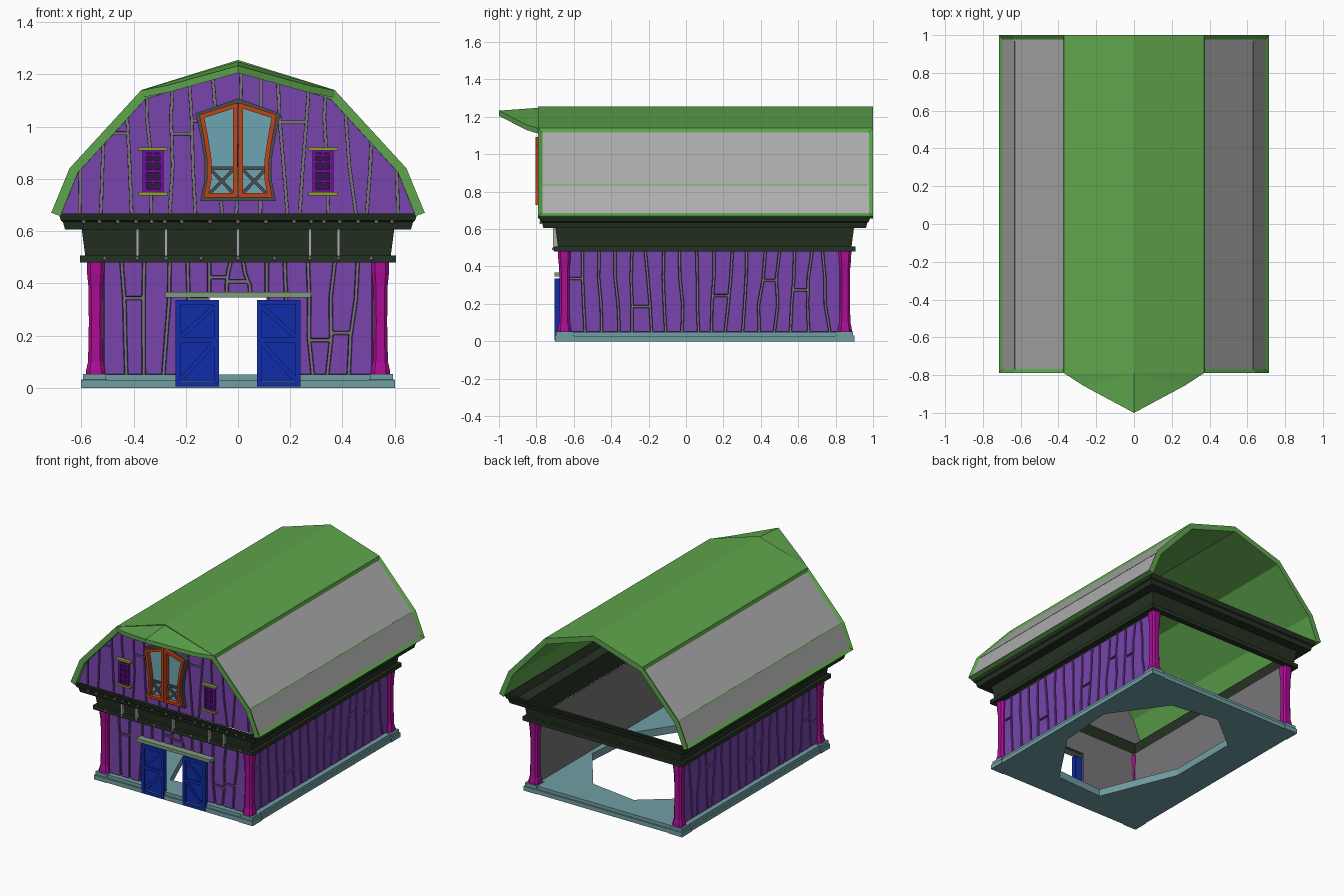
import bpy, bmesh, math, random
from mathutils import Vector

if "Cube" in bpy.data.objects:
    bpy.data.objects.remove(bpy.data.objects["Cube"])
random.seed(4)

COL = dict(purple=(.187, .059, .413), violet=(.16, .004, .33), green=(.113, .38, .073), dark=(.018, .031, .016),
           magenta=(.40, .004, .294), blue=(.005, .027, .40), teal=(.166, .345, .372), orange=(.51, .059, .009),
           glass=(.154, .384, .448), olive=(.277, .355, .027), sage=(.21, .33, .21), iron=(.07, .075, .08),
           shade=(.03, .01, .06), slate=(.42, .42, .42), gap=(.19, .18, .19))
MATS = {}


def mat(c):
    if c not in MATS:
        MATS[c] = bpy.data.materials.new(c)
        MATS[c].diffuse_color = (*COL[c], 1)
    return MATS[c]


def finish(bm, name, *colors):
    bmesh.ops.recalc_face_normals(bm, faces=bm.faces[:])
    me = bpy.data.meshes.new(name)
    bm.to_mesh(me)
    bm.free()
    for c in colors:
        me.materials.append(mat(c))
    ob = bpy.data.objects.new(name, me)
    bpy.context.collection.objects.link(ob)
    return ob


def thicken(bm, faces, vec):
    """Turn flat faces into a closed slab."""
    edges = {e for f in faces for e in f.edges if len(e.link_faces) == 1}
    m = {v: bm.verts.new(v.co + Vector(vec)) for v in {v for f in faces for v in f.verts}}
    for f in faces:
        bm.faces.new([m[v] for v in f.verts])
    for e in edges:
        a, b = e.verts
        bm.faces.new((a, b, m[b], m[a]))


def solid(name, color, parts):
    """parts: (xz outline, y0, y1[, frame width]) joined into one mesh."""
    bm = bmesh.new()
    for pts, y0, y1, *w in parts:
        f = bm.faces.new([bm.verts.new((x, y0, z)) for x, z in pts])
        faces = [f]
        if w:
            f.normal_update()
            faces = bmesh.ops.inset_individual(bm, faces=[f], thickness=w[0], use_even_offset=True)['faces']
            bmesh.ops.delete(bm, geom=[f], context='FACES_ONLY')
        thicken(bm, faces, (0, y1 - y0, 0))
    return finish(bm, name, color)


def rect(x0, x1, z0, z1):
    return [(x0, z0), (x1, z0), (x1, z1), (x0, z1)]


def bar(a, b, w):
    a, b = Vector(a), Vector(b)
    n = (b - a).normalized().orthogonal() * w / 2
    return [tuple(a + n), tuple(b + n), tuple(b - n), tuple(a - n)]


def flip(pts, s):
    return [(x * s, z) for x, z in pts]


def stack(name, color, rings, closed=False):
    """Bridge a list of equal point rings; closed joins last to first, else caps."""
    bm = bmesh.new()
    vs = [[bm.verts.new(p) for p in r] for r in rings]
    n = len(vs[0])
    for i in range(len(vs) if closed else len(vs) - 1):
        a, b = vs[i], vs[(i + 1) % len(vs)]
        for j in range(n):
            k = (j + 1) % n
            bm.faces.new((a[j], a[k], b[k], b[j]))
    if not closed:
        bm.faces.new(vs[0])
        bm.faces.new(vs[-1])
    return finish(bm, name, color)


def plan(d, z):
    x = .6 + d
    return [(-x, -.7 - d, z), (x, -.7 - d, z), (x, .9 + d, z), (-x, .9 + d, z)]


def planks(name, u0, u1, z0, z1, loc, turn=0, clip=()):
    """Crooked boards with gaps, some split across; local front is -y."""
    bm = bmesh.new()
    n = max(2, round((u1 - u0) / .085))
    zs = [z0 + (z1 - z0) * i / 3 for i in range(4)]
    edges = []
    for i in range(n + 1):
        inner = 0 < i < n
        lean = random.uniform(-.02, .02) * inner
        base = u0 + (u1 - u0) * i / n
        edges.append([base + lean * (k - 1.5) / 1.5 + random.uniform(-.008, .008) * inner for k in range(4)])

    def at(e, z):
        t = min(max((z - z0) / (z1 - z0) * 3, 0), 2.999)
        return e[int(t)] + (e[int(t) + 1] - e[int(t)]) * (t - int(t))
    for a, b in zip(edges, edges[1:]):
        cuts = [(z0, z1)]
        if random.random() < .35:
            c = z0 + (z1 - z0) * random.uniform(.3, .7)
            cuts = [(z0, c - .005), (c + .005, z1)]
        for lo, hi in cuts:
            lv = [lo] + [z for z in zs if lo + .01 < z < hi - .01] + [hi]
            pts = [(at(a, z) + .005, z) for z in lv] + [(at(b, z) - .005, z) for z in reversed(lv)]
            bm.faces.new([bm.verts.new((x, 0, z)) for x, z in pts])
    for p, q in clip:
        for s in (1, -1):
            bmesh.ops.bisect_plane(bm, geom=bm.verts[:] + bm.edges[:] + bm.faces[:], clear_outer=True,
                                   plane_co=(p[0] * s, 0, p[1]), plane_no=((q[1] - p[1]) * s, 0, p[0] - q[0]))
    thicken(bm, bm.faces[:], (0, -.016, 0))
    ob = finish(bm, name, 'purple')
    ob.location, ob.rotation_euler.z = loc, turn
    bev = ob.modifiers.new('soft_edges', 'BEVEL')
    bev.width, bev.segments = .003, 1


# Stone base: two stepped floor slabs with an irregular opening, plus corner pads
hole = [(.5, .3), (.24, .66), (-.1, .71), (-.36, .5), (-.36, 0), (-.15, -.52), (.2, -.5), (.47, -.1)]
for name, d, z0, z1 in (('floor_lower_step', -.004, 0, .028), ('floor_upper_step', -.014, .028, .05)):
    bm = bmesh.new()
    es = []
    for loop in ([p[:2] for p in plan(d, 0)], hole):
        v = [bm.verts.new((*p, z0)) for p in loop]
        es += [bm.edges.new((v[i], v[i - 1])) for i in range(len(v))]
    bmesh.ops.triangle_fill(bm, edges=es, use_beauty=True)
    thicken(bm, bm.faces[:], (0, 0, z1 - z0))
    finish(bm, name, 'teal')
for s in (1, -1):
    for y, t in ((-.65, 'front'), (.85, 'back')):
        side = 'right' if s > 0 else 'left'
        cx = s * .55
        stack(f'corner_pad_{t}_{side}', 'teal', [
            [(cx + a * h, y + b * h, z) for a, b in ((-1, -1), (1, -1), (1, 1), (-1, 1))]
            for h, z in ((.051, 0), (.051, .03), (.044, .032), (.044, .053))])
        # Flared corner post with chamfered section
        c = .6
        sec = [(1, c), (c, 1), (-c, 1), (-1, c), (-1, -c), (-c, -1), (c, -1), (1, -c)]
        stack(f'corner_post_{t}_{side}', 'magenta', [
            [(s * .545 + a * h, y + b * h, z) for a, b in sec]
            for h, z in ((.037, .05), (.036, .07), (.029, .1), (.026, .25), (.028, .39), (.033, .44), (.034, .485))])

# Lower walls: grey backing with boards
solid('front_wall_backing', 'gap', [(rect(-.53, -.11, .05, .5), -.64, -.63), (rect(.11, .53, .05, .5), -.64, -.63),
                                    (rect(-.11, .11, .345, .5), -.64, -.63)])
for n, a, b, z in (('left', -.52, -.11, .05), ('middle', -.11, .11, .345), ('right', .11, .52, .05)):
    planks('front_boards_' + n, a, b, z, .485, (0, -.64, 0))
for s, n in ((1, 'right'), (-1, 'left')):
    w = solid(n + '_wall_backing', 'gap', [(rect(-.64, .84, .05, .5), 0, .01)])
    w.rotation_euler.z, w.location.x = math.pi / 2, .54 if s > 0 else -.53
    lo, hi = (-.63, .83) if s > 0 else (-.83, .63)
    planks(n + '_boards', lo, hi, .05, .485, (s * .54, 0, 0), s * math.pi / 2)

# Timber band around the building: a thin hollow ring with a flared crown
stack('timber_band', 'dark', [plan(d, z) for d, z in (
    (.005, .48), (.005, .507), (-.015, .507), (-.002, .605), (.062, .605), (.07, .635), (.078, .64),
    (.087, .668), (.07, .668), (.05, .622), (-.02, .615), (-.035, .48))], closed=True)
solid('band_straps', 'slate', [(rect(x - .006, x + .006, .507, .605), -.71, -.68)
                               for x in (-.385, -.275, 0, .275, .385)])
bm = bmesh.new()
spots = [(x * s, -.776, .635) for x in (.59, .53, .46, .39, .33, .28, .215, .107) for s in (1, -1)]
spots += [(x * s, -.708, .495) for x in (.51, .385, .275, .14) for s in (1, -1)]
for p in spots + [(0, -.776, .635), (0, -.708, .495)]:
    r = bmesh.ops.create_icosphere(bm, subdivisions=1, radius=.009)
    bmesh.ops.translate(bm, verts=r['verts'], vec=p)
finish(bm, 'band_bolts', 'slate')

# Gambrel roof with recessed grey side panels
outer = [(.715, .67), (.645, .84), (.37, 1.14), (0, 1.255)]
inner = [(.68, .657), (.612, .825), (.355, 1.105), (0, 1.218)]
full = lambda h: h + [(-x, z) for x, z in reversed(h[:-1])]
bm = bmesh.new()
f = bm.faces.new([bm.verts.new((x, -.79, z)) for x, z in full(outer) + full(inner)[::-1]])
thicken(bm, [f], (0, 1.79, 0))
bmesh.ops.recalc_face_normals(bm, faces=bm.faces[:])
for s in (1, -1):
    sides = [f for f in bm.faces if f.normal.x * s > .5 and f.calc_center_median().x * s > .1
             and f.calc_area() > .2]
    bmesh.ops.inset_region(bm, faces=sides, thickness=.022, depth=-.012, use_even_offset=True)
    for f in sides:
        f.material_index = 1
finish(bm, 'roof', 'green', 'slate')
solid('roof_fold_strips', 'green', [(bar((s * .6345, .8315), (s * .6305, .8375), .004), -.77, .97) for s in (1, -1)])

# Pointed hood over the front gable
bm = bmesh.new()
R, T = bm.verts.new((0, -.79, 1.248)), bm.verts.new((0, -1, 1.233))
for s in (1, -1):
    A, E = bm.verts.new((s * .27, -.855, 1.158)), bm.verts.new((s * .37, -.79, 1.138))
    bm.faces.new((R, T, A))
    bm.faces.new((R, A, E))
thicken(bm, bm.faces[:], (0, 0, -.028))
finish(bm, 'roof_hood', 'green')

# Front gable wall
solid('gable_backing', 'gap', [(full(inner), -.745, -.735)])
planks('gable_boards', -.68, .68, .665, 1.22, (0, -.745, 0), 0, list(zip(inner, inner[1:])))

# Loft double window with crossed rails
leaf = [(.002, .728), (.132, .728), (.118, .80), (.118, .87), (.132, .96), (.148, 1.045), (.002, 1.092)]
wide = [(.145, .715), (.128, .80), (.128, .87), (.143, .96), (.163, 1.05), (0, 1.108)]
solid('loft_window_surround', 'iron', [(full(wide), -.785, -.75, .02)])
solid('loft_window_glass', 'glass', [(flip(leaf, s), -.774, -.76) for s in (1, -1)])
solid('loft_window_frames', 'orange', [(flip(leaf, s), -.805, -.76, .017) for s in (1, -1)])
rails = []
for s in (1, -1):
    for a, b in (((.015, .84), (.105, .84)), ((.018, .745), (.104, .835)), ((.018, .835), (.108, .745))):
        rails.append((bar((a[0] * s, a[1]), (b[0] * s, b[1]), .013), -.788, -.77))
solid('loft_window_rails', 'iron', rails)

for s, n in ((1, 'right'), (-1, 'left')):
    # Small barred window
    c = .325 * s
    solid(n + '_small_window_recess', 'shade', [(rect(c - .036, c + .036, .75, .91), -.766, -.75)])
    bars = [(rect(c - .04, c + .04, .745, .912), -.776, -.755, .014)]
    bars += [(rect(c - .03, c + .03, z - .005, z + .005), -.774, -.76) for z in (.79, .83, .865, .89)]
    bars += [(rect(c - .004, c + .004, .75, .91), -.772, -.76)]
    solid(n + '_small_window_bars', 'violet', bars)
    solid(n + '_small_window_lintel_and_sill', 'olive',
          [(rect(c - .055, c + .055, z, z + .012), -.784, -.75) for z in (.737, .908)])

    # Sliding barn door
    x0, x1 = .072, .24
    door = [(rect(x0 + .005, x1 - .005, .01, .33), -.69, -.665), (rect(x0, x1, .005, .336), -.702, -.67, .02),
            (rect(x0 + .01, x1 - .01, .172, .192), -.7, -.67),
            (bar((x0 + .02, .31), (x1 - .02, .195), .018), -.698, -.67),
            (bar((x0 + .02, .17), (x1 - .02, .03), .018), -.698, -.67)]
    solid(n + '_barn_door', 'blue', [(flip(p[0], s), *p[1:]) for p in door])
solid('door_rail', 'sage', [(rect(-.28, .28, .345, .367), -.702, -.65)])

for m in bpy.data.materials:
    if m.users and not m.is_grease_pencil:
        m.use_nodes = True
        m.node_tree.nodes["Principled BSDF"].inputs["Base Color"].default_value = m.diffuse_color
